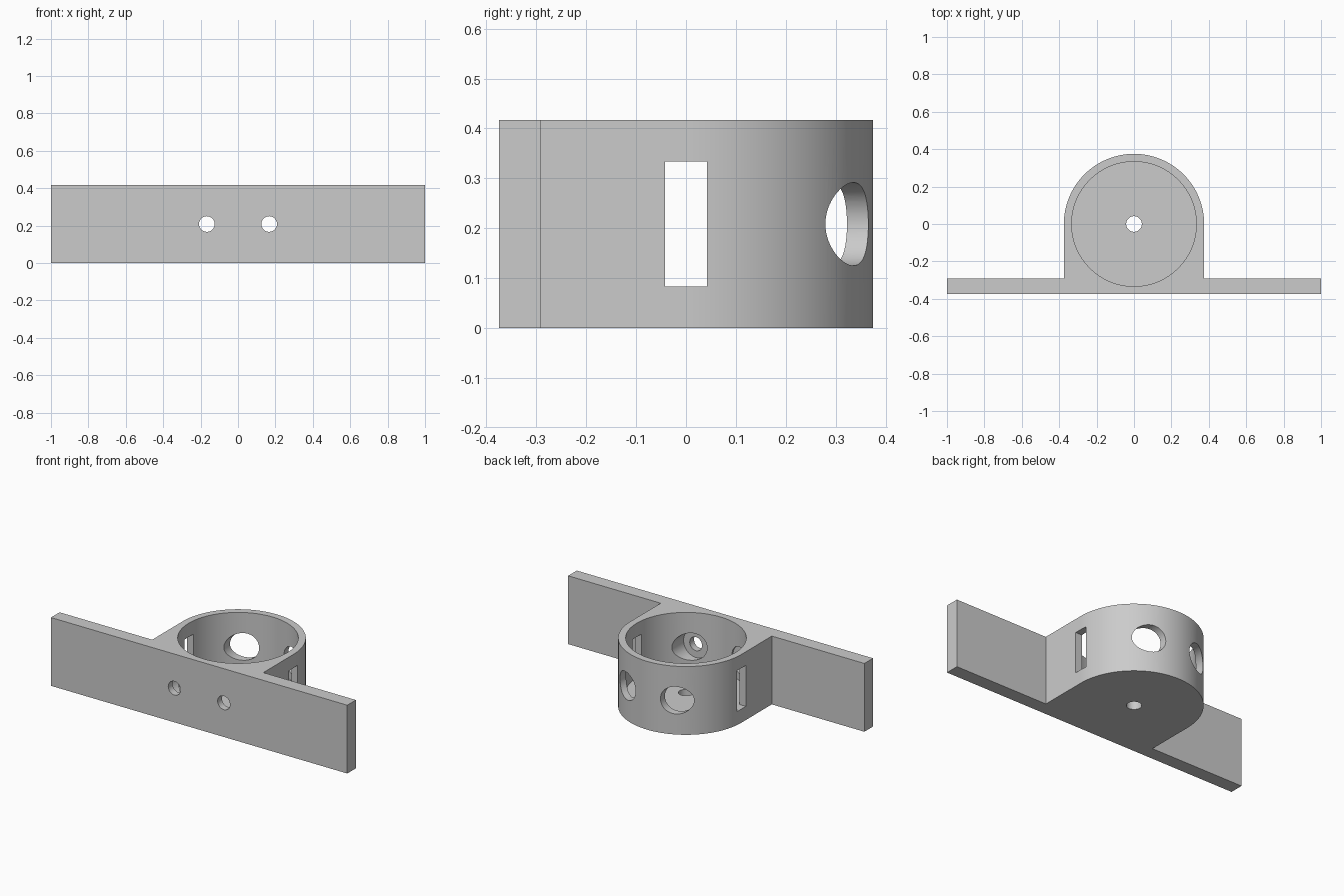
import bpy
import bmesh
from math import cos, sin, pi, radians
from mathutils import Matrix

cube = bpy.data.objects.get("Cube")
if cube:
    bpy.data.objects.remove(cube, do_unlink=True)

UNIT = 1 / 24           # one design step; the plate is 48 steps long
HEIGHT = 10 * UNIT
MID = HEIGHT / 2
OUTER, INNER = 9 * UNIT, 8 * UNIT
FRONT, PLATE_BACK = -9 * UNIT, -7 * UNIT
FLOOR = 2 * UNIT

grey = bpy.data.materials.new("light_grey")
grey.use_nodes = True
grey.diffuse_color = (0.6, 0.6, 0.6, 1)
grey.node_tree.nodes["Principled BSDF"].inputs["Base Color"].default_value = (0.6, 0.6, 0.6, 1)


def add_object(name, bm):
    bmesh.ops.recalc_face_normals(bm, faces=bm.faces)
    mesh = bpy.data.meshes.new(name)
    bm.to_mesh(mesh)
    bm.free()
    mesh.materials.append(grey)
    obj = bpy.data.objects.new(name, mesh)
    bpy.context.collection.objects.link(obj)
    return obj


def cylinder(name, radius, start, end, axis, segments=64):
    """Cylinder between two points along the z or y axis."""
    length = sum(abs(e - s) for s, e in zip(start, end))
    centre = [(s + e) / 2 for s, e in zip(start, end)]
    turn = Matrix.Rotation(radians(90), 4, "X") if axis == "y" else Matrix()
    bm = bmesh.new()
    bmesh.ops.create_cone(bm, cap_ends=True, segments=segments, radius1=radius,
                          radius2=radius, depth=length,
                          matrix=Matrix.Translation(centre) @ turn)
    return add_object(name, bm)


def box(name, centre, size):
    bm = bmesh.new()
    bmesh.ops.create_cube(bm, size=1, matrix=Matrix.Translation(centre) @ Matrix.Diagonal((*size, 1)))
    return add_object(name, bm)


# Mounting plate and round-backed housing, extruded from one outline
steps = 96
arc = [(OUTER * cos(pi * i / steps), OUTER * sin(pi * i / steps)) for i in range(steps + 1)]
outline = [(-1, FRONT), (1, FRONT), (1, PLATE_BACK), (OUTER, PLATE_BACK), *arc,
           (-OUTER, PLATE_BACK), (-1, PLATE_BACK)]
bm = bmesh.new()
base = bm.faces.new([bm.verts.new((x, y, 0)) for x, y in outline])
top = bmesh.ops.extrude_face_region(bm, geom=[base])["geom"]
bmesh.ops.translate(bm, vec=(0, 0, HEIGHT), verts=[v for v in top if isinstance(v, bmesh.types.BMVert)])
body = add_object("wall_mount_housing", bm)

# Cup cavity, floor hole and side slots
cutters = [
    cylinder("cavity_cutter", INNER, (0, 0, FLOOR), (0, 0, HEIGHT + 0.1), "z", 192),
    cylinder("floor_hole_cutter", UNIT, (0, 0, -0.1), (0, 0, FLOOR + 0.1), "z"),
    box("slot_cutter", (0, 0, MID), (1, 2 * UNIT, 6 * UNIT)),
]
# Screw holes in the plate, with wide access holes running in from the back
for side in (-1, 1):
    x = side * 4 * UNIT
    cutters.append(cylinder("access_hole_cutter", 2 * UNIT, (x, -8 * UNIT, MID), (x, 0.5, MID), "y"))
    cutters.append(cylinder("screw_hole_cutter", UNIT, (x, -0.5, MID), (x, -0.2, MID), "y"))

bpy.ops.object.select_all(action="DESELECT")
bpy.context.view_layer.objects.active = body
body.select_set(True)
for cutter in cutters:
    cutter.hide_render = True
    cut = body.modifiers.new(cutter.name, "BOOLEAN")
    cut.operation = "DIFFERENCE"
    cut.solver = "EXACT"
    cut.object = cutter
    bpy.ops.object.modifier_apply(modifier=cut.name)
    bpy.data.objects.remove(cutter, do_unlink=True)

bpy.ops.object.shade_smooth_by_angle(angle=radians(30))
